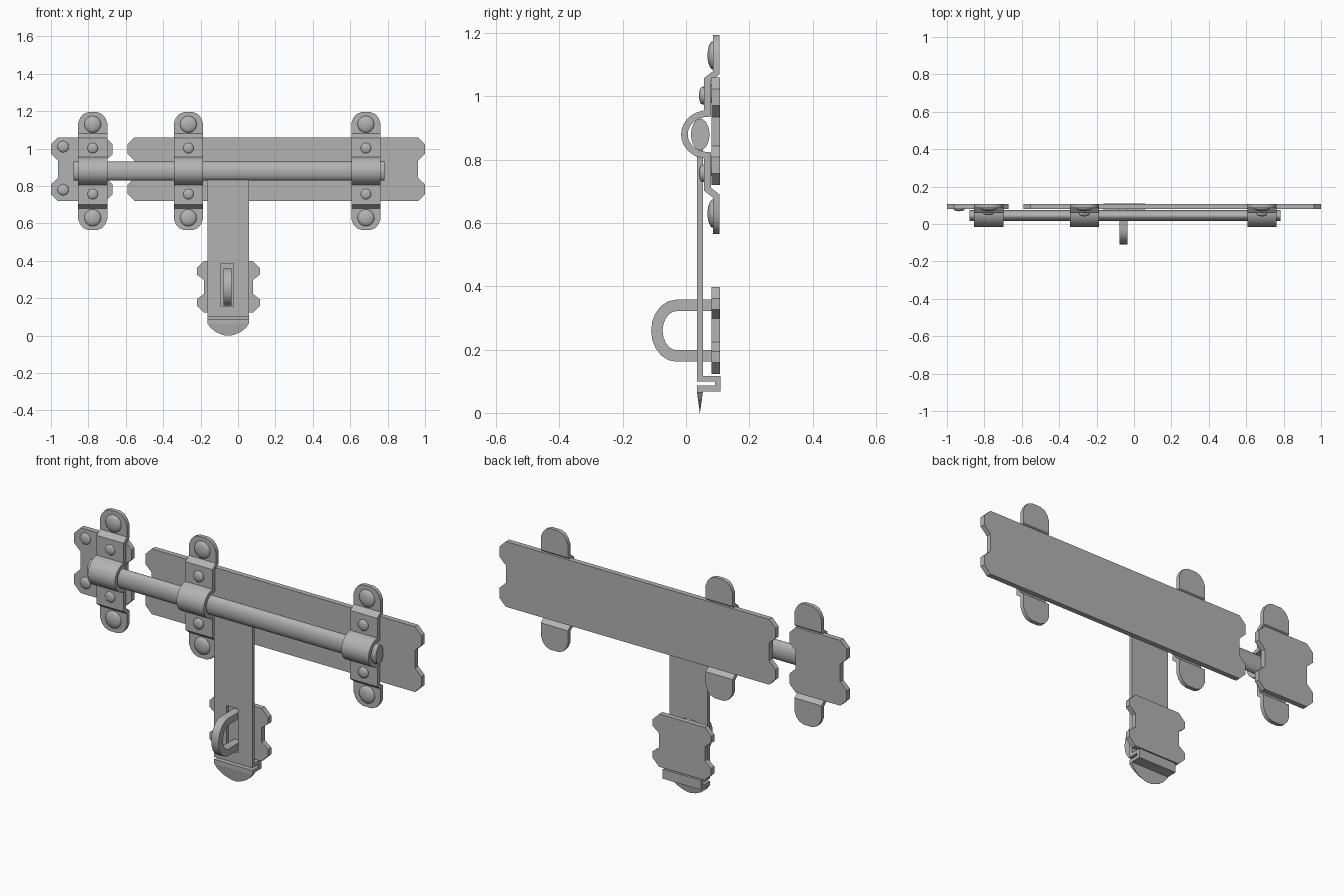
import bpy, bmesh, math
from mathutils import Matrix

cube = bpy.data.objects.get("Cube")
if cube:
    bpy.data.objects.remove(cube, do_unlink=True)

GREY = (0.45, 0.45, 0.45, 1)
steel = bpy.data.materials.new("grey steel")
steel.use_nodes = True
steel.diffuse_color = GREY
steel.node_tree.nodes["Principled BSDF"].inputs["Base Color"].default_value = GREY


def make(name, bm):
    bmesh.ops.recalc_face_normals(bm, faces=bm.faces[:])
    me = bpy.data.meshes.new(name)
    bm.to_mesh(me)
    bm.free()
    ob = bpy.data.objects.new(name, me)
    bpy.context.collection.objects.link(ob)
    me.materials.append(steel)
    return ob


def activate(ob):
    bpy.ops.object.select_all(action='DESELECT')
    ob.select_set(True)
    bpy.context.view_layer.objects.active = ob


def smooth(ob):
    activate(ob)
    bpy.ops.object.shade_smooth_by_angle(angle=math.radians(32))


def ribbon(name, cx, path, thick):
    """Bent flat bar: path of (y, z, half width), thickened evenly."""
    bm = bmesh.new()
    rows = [[bm.verts.new((cx + s * w, y, z)) for s in (-1, 1)] for y, z, w in path]
    for a, b in zip(rows, rows[1:]):
        bm.faces.new((a[0], a[1], b[1], b[0]))
    ob = make(name, bm)
    mod = ob.modifiers.new("thickness", 'SOLIDIFY')
    mod.thickness, mod.offset, mod.use_even_offset = thick, 0, True
    activate(ob)
    bpy.ops.object.modifier_apply(modifier=mod.name)
    return ob


def plate(name, x0, x1, z0, z1, cut):
    """Backing plate with clipped corners and a notch in each end."""
    cx, cz, hw, hh = (x0 + x1) / 2, (z0 + z1) / 2, (x1 - x0) / 2, (z1 - z0) / 2
    q = [(hw - cut, hh), (hw, hh - cut), (hw, hh * 0.48), (hw - cut, hh * 0.27)]
    right = q + [(x, -z) for x, z in reversed(q)]
    outline = right + [(-x, -z) for x, z in right]
    bm = bmesh.new()
    face = bm.faces.new([bm.verts.new((cx + x, 0.08, cz + z)) for x, z in outline])
    ext = bmesh.ops.extrude_face_region(bm, geom=[face])
    for v in ext["geom"]:
        if isinstance(v, bmesh.types.BMVert):
            v.co.y = 0.107
    return make(name, bm)


def rivet(name, x, y, z, r, depth, collar=0):
    """Low dome sunk to its middle in the surface, optionally on a collar."""
    bm = bmesh.new()
    m = Matrix.Translation((x, y - collar, z)) @ Matrix.Diagonal((r, depth, r, 1)) @ Matrix.Rotation(math.pi / 2, 4, 'X')
    bmesh.ops.create_uvsphere(bm, u_segments=20, v_segments=12, radius=1, matrix=m)
    if collar:
        m = Matrix.Translation((x, y, z)) @ Matrix.Rotation(math.pi / 2, 4, 'X')
        bmesh.ops.create_cone(bm, cap_ends=True, segments=20, radius1=r, radius2=r, depth=collar * 2, matrix=m)
    smooth(make(name, bm))


def arc(cy, cz, ry, rz, w, n):
    """Half ellipse bulging to the front, from top to bottom."""
    return [(cy - ry * math.sin(math.pi * i / n), cz + rz * math.cos(math.pi * i / n), w)
            for i in range(n + 1)]


# Backing plates
plate("main_plate", -0.59, 1.0, 0.72, 1.06, 0.037)
plate("keeper_plate", -1.0, -0.67, 0.72, 1.06, 0.037)
plate("staple_plate", -0.22, 0.117, 0.123, 0.398, 0.037)

# Sliding bolt with an oval section
AXIS = 0.88
bm = bmesh.new()
m = (Matrix.Translation((-0.048, 0.045, AXIS)) @ Matrix.Diagonal((1, 0.029, 0.05, 1))
     @ Matrix.Rotation(math.pi / 2, 4, 'Y'))
bmesh.ops.create_cone(bm, cap_ends=True, segments=32, radius1=1, radius2=1, depth=1.665, matrix=m)
smooth(make("bolt", bm))

# Straps over the bolt, with round ends and rivets
HALF = 0.078
top = [(0.096, AXIS + h, w) for h, w in
       ((0.315, 0.025), (0.305, 0.05), (0.285, 0.067), (0.257, HALF), (0.195, HALF))]
top.append((0.068, AXIS + 0.173, HALF))
bottom = [(y, 2 * AXIS - z, w) for y, z, w in reversed(top)]
for label, x, collar in (("left_end", -0.777, 0), ("middle", -0.265, 0.006), ("right_end", 0.684, 0.006)):
    path = top + arc(0.068, AXIS, 0.073, 0.066, HALF, 14) + bottom
    smooth(ribbon(label + "_strap", x, path, 0.021))
    for side, s in (("upper", 1), ("lower", -1)):
        rivet(f"{label}_{side}_large_rivet", x, 0.086, AXIS + s * 0.25, 0.045, 0.018)
        rivet(f"{label}_{side}_small_rivet", x, 0.058, AXIS + s * 0.123, 0.028, 0.011, collar)

# Rivets at the outer end of the keeper plate
for side, z in (("upper", 1.01), ("lower", 0.78)):
    rivet(f"keeper_{side}_rivet", -0.935, 0.08, z, 0.03, 0.012)

# Hanging hasp with a folded lip and a sharpened round tip
HW = 0.11
path = [(0.044, 0.84, HW), (0.044, 0.108, HW), (0.1, 0.108, HW), (0.1, 0.077, HW), (0.044, 0.077, HW),
        (0.044, 0.064, HW), (0.044, 0.042, 0.094), (0.044, 0.021, 0.068), (0.044, 0.006, 0.035), (0.044, 0, 0.01)]
hasp = ribbon("hasp", -0.052, path, 0.018)
for v in hasp.data.vertices:
    if v.co.z < 0.062:
        v.co.y = 0.044 + (v.co.y - 0.044) * max(v.co.z, 0.004) / 0.062

# Slot through the hasp
bm = bmesh.new()
m = Matrix.Translation((-0.057, 0.044, 0.27)) @ Matrix.Diagonal((0.066, 0.06, 0.23, 1))
bmesh.ops.create_cube(bm, size=1, matrix=m)
cutter = make("slot_cutter", bm)
cutter.hide_render = True
mod = hasp.modifiers.new("slot", 'BOOLEAN')
mod.operation, mod.solver, mod.object = 'DIFFERENCE', 'EXACT', cutter
activate(hasp)
bpy.ops.object.modifier_apply(modifier=mod.name)
bpy.data.objects.remove(cutter, do_unlink=True)

# Staple loop that passes through the slot
W = 0.021
loop = [(0.09, 0.34, W)] + arc(-0.03, 0.26, 0.062, 0.08, W, 10) + [(0.09, 0.18, W)]
smooth(ribbon("staple", -0.056, loop, 0.036))
